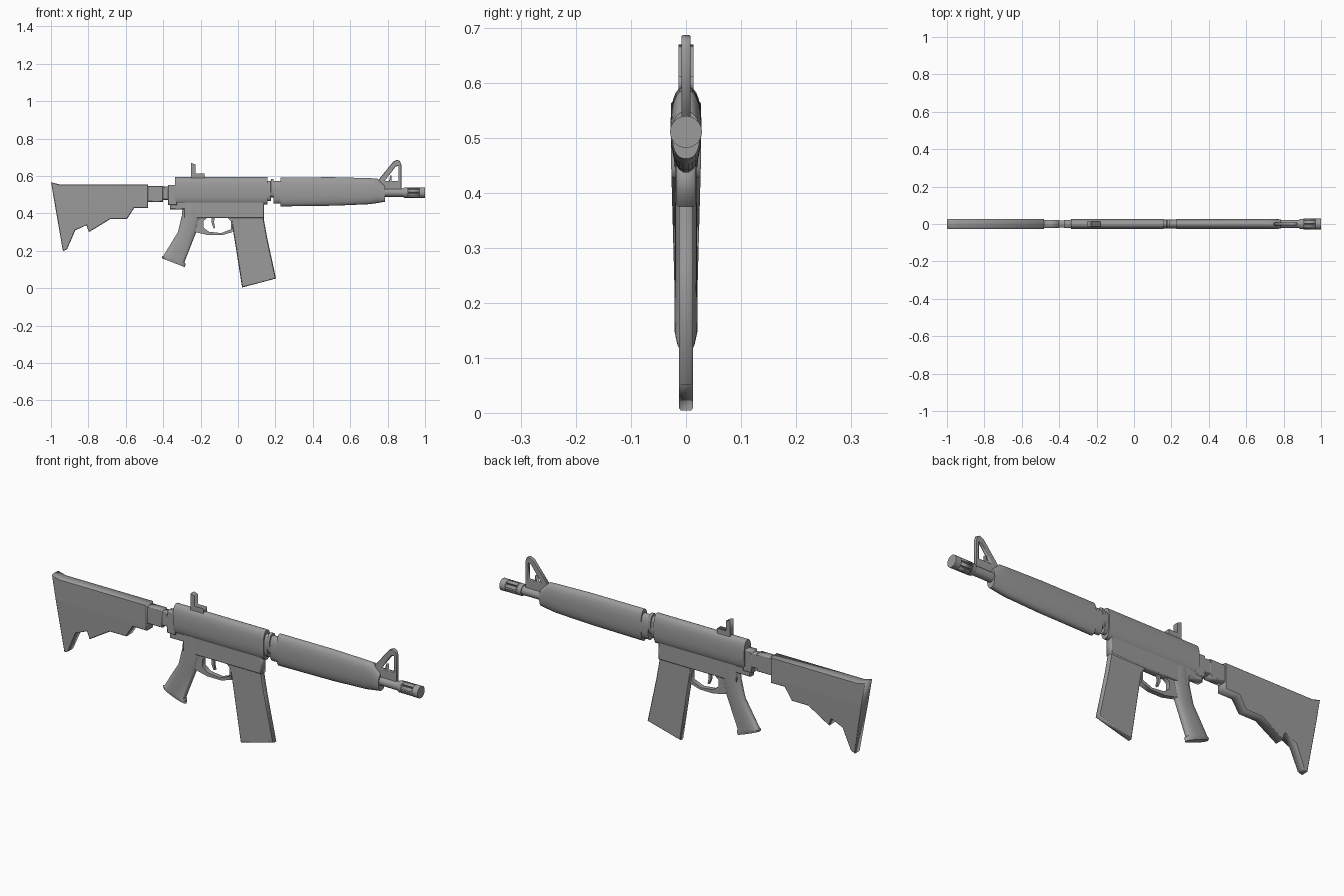
import bpy, bmesh, math
from mathutils import Vector

if "Cube" in bpy.data.objects:
    bpy.data.objects.remove(bpy.data.objects["Cube"])

grey = bpy.data.materials.new("gunmetal_grey")
grey.diffuse_color = (0.33, 0.33, 0.33, 1)
grey.use_nodes = True
grey.node_tree.nodes["Principled BSDF"].inputs["Base Color"].default_value = grey.diffuse_color


def activate(ob):
    bpy.ops.object.select_all(action='DESELECT')
    ob.select_set(True)
    bpy.context.view_layer.objects.active = ob


def finish(name, bm, smooth=None):
    bmesh.ops.recalc_face_normals(bm, faces=bm.faces[:])
    me = bpy.data.meshes.new(name)
    bm.to_mesh(me)
    bm.free()
    me.materials.append(grey)
    ob = bpy.data.objects.new(name, me)
    bpy.context.collection.objects.link(ob)
    if smooth:
        activate(ob)
        bpy.ops.object.shade_smooth_by_angle(angle=math.radians(smooth))
    return ob


def loft(name, stations, n=24, p=2.0, smooth=35):
    """Skin rings; each station is (point a, point b, half width in y)."""
    bm = bmesh.new()
    rings = []
    bend = lambda v: math.copysign(abs(v) ** (2 / p), v)
    for (ax, az), (bx, bz), w in stations:
        ring = []
        for i in range(n):
            t = 2 * math.pi * (i + 0.5) / n
            c, s = bend(math.cos(t)), bend(math.sin(t))
            ring.append(bm.verts.new(((ax + bx) / 2 + c * (bx - ax) / 2, s * w,
                                      (az + bz) / 2 + c * (bz - az) / 2)))
        rings.append(ring)
    for r, q in zip(rings, rings[1:]):
        for i in range(n):
            j = (i + 1) % n
            bm.faces.new((r[i], r[j], q[j], q[i]))
    bm.faces.new(rings[0])
    bm.faces.new(rings[-1])
    return finish(name, bm, smooth)


def along_x(name, rows, **kw):
    """Loft along the barrel axis from (x, z low, z high, half width)."""
    return loft(name, [((x, lo), (x, hi), w) for x, lo, hi, w in rows], **kw)


def plate(name, outlines, half, bevel=0.0, taper=None):
    """Side profile (with optional holes) extruded across y."""
    cu = bpy.data.curves.new(name, 'CURVE')
    cu.dimensions = '2D'
    cu.fill_mode = 'BOTH'
    cu.extrude = half - bevel
    cu.bevel_depth = bevel
    cu.bevel_resolution = 0
    cu.offset = -bevel
    for pts in outlines:
        sp = cu.splines.new('POLY')
        sp.points.add(len(pts) - 1)
        for pt, (x, z) in zip(sp.points, pts):
            pt.co = (x, z, 0, 1)
        sp.use_cyclic_u = True
    src = bpy.data.objects.new(name + "_outline", cu)
    bpy.context.collection.objects.link(src)
    activate(src)
    bpy.ops.object.convert(target='MESH')
    src = bpy.context.object
    bm = bmesh.new()
    bm.from_mesh(src.data)
    bpy.data.objects.remove(src)
    bmesh.ops.remove_doubles(bm, verts=bm.verts[:], dist=0.0001)
    for v in bm.verts:
        v.co = Vector((v.co.x, -v.co.z, v.co.y))
    if taper:
        z0, z1, scale = taper
        bmesh.ops.bisect_plane(bm, geom=bm.verts[:] + bm.edges[:] + bm.faces[:],
                               plane_co=(0, 0, z1), plane_no=(0, 0, 1))
        for v in bm.verts:
            t = min(1, max(0, (z1 - v.co.z) / (z1 - z0)))
            v.co.y *= 1 + (scale - 1) * t
    return finish(name, bm)


def box(name, x0, x1, z0, z1, half, bevel=0.0):
    return plate(name, [[(x0, z0), (x1, z0), (x1, z1), (x0, z1)]], half, bevel)


# Shoulder stock: slab that narrows towards its toe
plate("shoulder_stock", [[
    (-1, .567), (-.957, .556), (-.48, .556), (-.48, .428), (-.556, .428),
    (-.594, .369), (-.684, .369), (-.797, .30), (-.81, .337), (-.87, .31),
    (-.914, .208), (-.936, .198)]], .027, .003, taper=(.2, .45, .75))

# Tube joining stock and receiver
box("stock_collar", -.485, -.40, .462, .548, .022, .004)
box("buffer_tube", -.41, -.33, .473, .543, .02, .004)
box("receiver_rear_lug", -.375, -.325, .445, .552, .022, .004)

# Upper receiver and the stepped neck before the handguard
along_x("receiver", [(-.337, .447, .594, .028), (.158, .447, .594, .028)], p=2.6)
along_x("receiver_neck", [(.15, .465, .575, .023), (.175, .465, .575, .023),
                          (.176, .485, .585, .025), (.19, .485, .585, .025),
                          (.191, .452, .575, .025), (.235, .452, .575, .025)], p=2.4)

# Handguard with tapered nose
along_x("handguard", [(.228, .437, .594, .027), (.52, .441, .594, .028),
                      (.705, .449, .589, .028), (.745, .455, .587, .027),
                      (.785, .462, .548, .025)], p=2.4)

# Lower receiver, rear nub and pistol grip
box("lower_receiver", -.29, .14, .375, .47, .018, .004)
box("grip_tang", -.363, -.28, .422, .46, .018, .004)
loft("pistol_grip", [((-.295, .46), (-.205, .46), .019),
                     ((-.30, .39), (-.205, .37), .02),
                     ((-.322, .30), (-.225, .295), .02),
                     ((-.40, .172), (-.287, .137), .021),
                     ((-.408, .17), (-.28, .132), .021),
                     ((-.406, .16), (-.283, .112), .017)], p=2.4, smooth=40)

# Trigger guard frame and trigger
plate("trigger_guard", [
    [(-.225, .39), (-.03, .39), (-.03, .30), (-.085, .284), (-.16, .284), (-.235, .302)],
    [(-.185, .36), (-.165, .376), (-.055, .376), (-.038, .36), (-.038, .315),
     (-.09, .295), (-.155, .302), (-.185, .325)]], .012)
plate("trigger", [[(-.143, .385), (-.125, .385), (-.128, .35), (-.122, .322),
                   (-.13, .32), (-.14, .345)]], .006)

# Magazine with a slight forward curve and chamfered edges
plate("magazine", [[(-.035, .46), (.14, .46), (.138, .37), (.155, .275),
                    (.203, .052), (.022, .004), (-.012, .22), (-.035, .36)]], .013, .004)

# Rear sight
plate("rear_sight", [[(-.25, .585), (-.18, .585), (-.18, .613), (-.228, .613),
                      (-.228, .662), (-.25, .67)]], .014)

# Front sight: triangular loop with a stepped opening
plate("front_sight", [
    [(.745, .572), (.83, .677), (.85, .687), (.866, .68), (.873, .66), (.873, .525),
     (.775, .525), (.765, .55)],
    [(.785, .574), (.842, .65), (.857, .655), (.857, .574), (.822, .574), (.822, .602),
     (.813, .602), (.808, .574)]], .008, .002)

# Barrel and slotted muzzle
AXIS = .511


def tube(name, rows):
    return along_x(name, [(x, AXIS - r, AXIS + r, r) for x, r in rows])


tube("barrel", [(.74, .022), (.98, .022)])
tube("muzzle_rear_ring", [(.885, .026), (.89, .028), (.91, .028)])
tube("muzzle_front_ring", [(.97, .029), (1, .029)])
for k in range(8):
    bar = box("muzzle_bar_%d" % (k + 1), .905, .975, .018, .0275, .008)
    bar.rotation_euler.x = math.pi * (k + .5) / 4
    bar.location.z = AXIS
